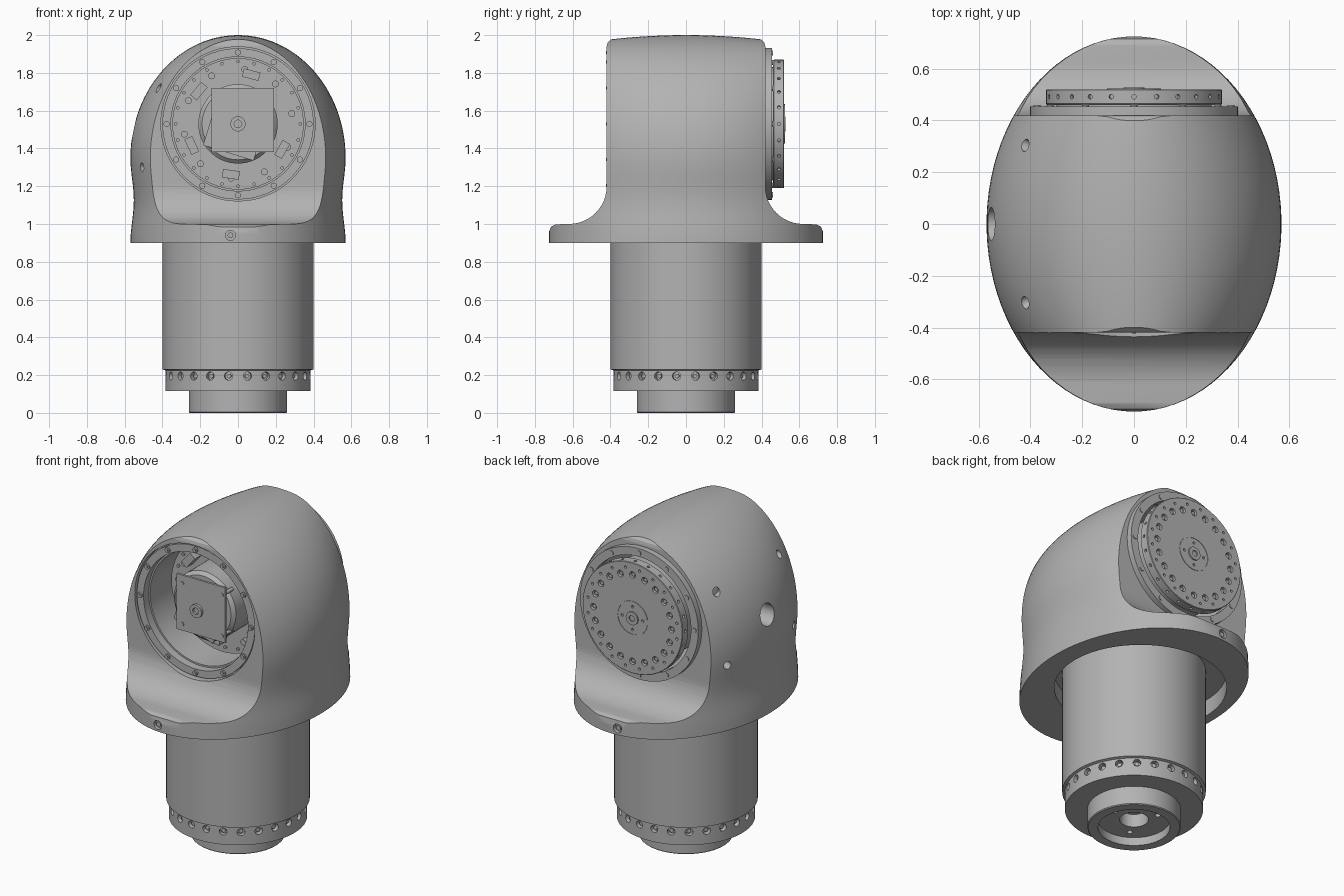
import bpy, bmesh, math
from mathutils import Vector, Matrix

if "Cube" in bpy.data.objects:
    bpy.data.objects.remove(bpy.data.objects["Cube"])

grey = bpy.data.materials.new("machine grey")
grey.use_nodes = True
COLOUR = (0.45, 0.45, 0.45, 1)
grey.diffuse_color = COLOUR
grey.node_tree.nodes["Principled BSDF"].inputs["Base Color"].default_value = COLOUR

AXIS_Z = 1.53          # height of the horizontal joint axis
LEN_Y, HALF_X = 0.725, 0.57


def make(name, bm):
    bmesh.ops.remove_doubles(bm, verts=bm.verts, dist=1e-5)
    bmesh.ops.recalc_face_normals(bm, faces=bm.faces)
    mesh = bpy.data.meshes.new(name)
    bm.to_mesh(mesh)
    bm.free()
    mesh.materials.append(grey)
    ob = bpy.data.objects.new(name, mesh)
    bpy.context.collection.objects.link(ob)
    return ob


def select(ob):
    bpy.ops.object.select_all(action='DESELECT')
    ob.select_set(True)
    bpy.context.view_layer.objects.active = ob


def boolean(ob, cutter, operation='DIFFERENCE'):
    select(ob)
    mod = ob.modifiers.new("cut", 'BOOLEAN')
    mod.operation, mod.object, mod.solver = operation, cutter, 'EXACT'
    bpy.ops.object.modifier_apply(modifier=mod.name)
    bpy.data.objects.remove(cutter)


def rods(name, items, n=16):
    """Cylinders given as (start, end, radius), all in one object."""
    bm = bmesh.new()
    for a, b, r in items:
        a, b = Vector(a), Vector(b)
        d = b - a
        m = Matrix.Translation((a + b) / 2) @ d.to_track_quat('Z', 'Y').to_matrix().to_4x4()
        bmesh.ops.create_cone(bm, cap_ends=True, segments=n, radius1=r, radius2=r,
                              depth=d.length, matrix=m)
    return make(name, bm)


def circle(n, radius, y0, y1, r, turn=0.0):
    """Rods parallel to the joint axis, spread on a bolt circle."""
    out = []
    for i in range(n):
        a = math.tau * (i + turn) / n
        x, z = radius * math.cos(a), AXIS_Z + radius * math.sin(a)
        out.append(((x, y0, z), (x, y1, z), r))
    return out


def lathe(name, profile, along_y=False, closed=False, n=72):
    bm = bmesh.new()
    rings = []
    for i in range(n):
        c, s = math.cos(math.tau * i / n), math.sin(math.tau * i / n)
        rings.append([bm.verts.new((r * c, h, AXIS_Z + r * s) if along_y else (r * c, r * s, h))
                      for r, h in profile])
    steps = len(profile) if closed else len(profile) - 1
    for i in range(n):
        p, q = rings[i], rings[(i + 1) % n]
        for j in range(steps):
            k = (j + 1) % len(profile)
            bm.faces.new((p[j], p[k], q[k], q[j]))
    return make(name, bm)


def tube(name, inner, outer, y0, y1):
    return lathe(name, [(inner, y0), (outer, y0), (outer, y1), (inner, y1)], True, True)


def box(name, x, y, z, size, turn=0.0):
    bm = bmesh.new()
    m = Matrix.Translation((x, y, z)) @ Matrix.Rotation(turn, 4, 'Y') @ Matrix.Diagonal((*size, 1))
    bmesh.ops.create_cube(bm, size=1, matrix=m)
    return make(name, bm)


# Housing: arch sections lofted from front to back, elliptical in plan
def arch(y):
    width = math.sqrt(max(1 - (y / LEN_Y) ** 2, 1e-4))
    rise = 0.65 - 0.025 * (y / 0.42) ** 2
    wall = []
    for i in range(10):
        t = i / 10
        wall.append((HALF_X - 0.018 * math.sin(math.pi * t) ** 2, 0.9 + 0.45 * t))
    dome = [(HALF_X * math.cos(math.pi * i / 56), 1.35 + rise * math.sin(math.pi * i / 56))
            for i in range(57)]
    pts = wall + dome + [(-x, z) for x, z in reversed(wall)]
    return [(x * width, y, z) for x, z in pts]


bm = bmesh.new()
loops = [[bm.verts.new(p) for p in arch(LEN_Y * math.sin(math.radians(a)))]
         for a in range(-90, 91, 4)]
for p, q in zip(loops, loops[1:]):
    for j in range(len(p)):
        k = (j + 1) % len(p)
        bm.faces.new((p[j], p[k], q[k], q[j]))
bm.faces.new(loops[0])
bm.faces.new(loops[-1])
housing = make("housing", bm)

# Side outline: wide foot flange, fillet, flat joint faces
half = [(0.74, 0.85), (0.725, 0.96), (0.715, 0.985), (0.69, 0.998)]
half += [(0.62 - 0.2 * math.sin(a), 1.2 - 0.2 * math.cos(a))
         for a in (math.pi / 2 * i / 12 for i in range(13))]
half += [(0.42, 1.94), (0.415, 1.96), (0.4, 1.976), (0.38, 2.1)]
outline = half + [(-y, z) for y, z in reversed(half)]
bm = bmesh.new()
face = bm.faces.new([bm.verts.new((-0.8, y, z)) for y, z in outline])
ext = bmesh.ops.extrude_face_region(bm, geom=[face])
bmesh.ops.translate(bm, vec=(1.6, 0, 0),
                    verts=[v for v in ext["geom"] if isinstance(v, bmesh.types.BMVert)])
boolean(housing, make("outline cutter", bm), 'INTERSECT')

# Joint bore, column opening and ports
for a, b, r in (((0, -0.6, AXIS_Z), (0, 0.6, AXIS_Z), 0.39),
                ((0, -0.6, AXIS_Z), (0, -0.38, AXIS_Z), 0.408),
                ((-0.03, 0.02, 0.8), (-0.03, 0.02, 1.0), 0.48),
                ((0, 0, 0.95), (0, 0, 1.35), 0.37)):
    boolean(housing, rods("bore cutter", [(a, b, r)], 72))
ports = [((-0.7, 0, 1.5), (-0.3, 0, 1.5), 0.065)]
for y in (-0.32, 0.32):
    for x, z in ((-0.45, 1.72), (-0.5, 1.3)):
        ports.append(((x - 0.1, y * 1.15, z), (x + 0.05, y * 0.92, z), 0.024))
    side = math.copysign(1, y)
    ports.append(((-0.04, side * 0.8, 0.94), (-0.04, side * 0.7, 0.94), 0.027))
boolean(housing, rods("port cutter", ports, 24))
rods("flange_screws", [((-0.04, s * 0.715, 0.94), (-0.04, s * 0.69, 0.94), 0.015) for s in (-1, 1)])

# Column with stepped, recessed foot
column = lathe("column", [(0, 0.13), (0.08, 0.13), (0.08, 0.05), (0.2, 0.05), (0.2, 0), (0.255, 0),
                          (0.26, 0.005), (0.26, 0.115), (0.385, 0.115), (0.385, 0.225),
                          (0.40, 0.23), (0.40, 1.12), (0, 1.12)])
sockets, heads = [], []
for i in range(24):
    c, s = math.cos(math.tau * (i + 0.5) / 24), math.sin(math.tau * (i + 0.5) / 24)
    sockets.append(((0.355 * c, 0.355 * s, 0.195), (0.45 * c, 0.45 * s, 0.195), 0.022))
    heads.append(((0.34 * c, 0.34 * s, 0.195), (0.37 * c, 0.37 * s, 0.195), 0.012))
for i in range(3):
    c, s = math.cos(math.tau * i / 3), math.sin(math.tau * i / 3)
    sockets.append(((0.14 * c, 0.14 * s, 0.02), (0.14 * c, 0.14 * s, 0.08), 0.016))
boolean(column, rods("socket cutter", sockets))
rods("column_screws", heads)

# Front cover seat with its screws
tube("front_ring", 0.355, 0.40, -0.41, -0.36)
tube("front_liner", 0.345, 0.386, -0.36, -0.15)
rods("front_screws", circle(12, 0.378, -0.42, -0.39, 0.016))
rods("front_screw_caps", circle(12, 0.378, -0.424, -0.41, 0.008), 6)

# Rear joint drive: motor body, neck and output disc
disc = lathe("joint_drive", [(0, -0.12), (0.383, -0.12), (0.383, -0.06), (0.3, -0.06), (0.3, 0.46),
                             (0.335, 0.46), (0.34, 0.465), (0.34, 0.517), (0.337, 0.52), (0, 0.52)], True)
holes = circle(20, 0.265, 0.5, 0.56, 0.02) + circle(20, 0.305, 0.505, 0.56, 0.008, 0.5)
holes += circle(4, 0.07, 0.51, 0.56, 0.008)
for i in range(24):
    c, s = math.cos(math.tau * i / 24), math.sin(math.tau * i / 24)
    holes.append(((0.325 * c, 0.492, AXIS_Z + 0.325 * s), (0.4 * c, 0.492, AXIS_Z + 0.4 * s), 0.009))
boolean(disc, rods("disc hole cutter", holes, 12))
rods("disc_screws", circle(20, 0.265, 0.49, 0.512, 0.012), 8)
tube("disc_centre_rim", 0.098, 0.104, 0.515, 0.523)
tube("output_hub", 0.018, 0.04, 0.5, 0.528)
tube("rear_ring", 0.352, 0.402, 0.40, 0.455)
rods("rear_screws", circle(12, 0.375, 0.45, 0.46, 0.014))

# Electronics inside the front opening
lathe("encoder_drum", [(0, -0.34), (0.19, -0.34), (0.21, -0.32), (0.21, -0.1), (0, -0.1)], True)
box("rear_board", -0.01, -0.355, 1.51, (0.28, 0.012, 0.28), 0.3)
box("front_board", 0.025, -0.39, 1.55, (0.33, 0.014, 0.34))
rods("board_posts", [((x, -0.402, z), (x, -0.3, z), 0.011)
                     for x in (-0.1, 0.17) for z in (1.42, 1.67)])
tube("board_hub", 0.02, 0.04, -0.412, -0.33)
rods("drive_screws", circle(10, 0.29, -0.15, -0.11, 0.018, 0.3) + circle(24, 0.33, -0.13, -0.11, 0.009))
for i, angle in enumerate((75, 140, 205, 262, 330)):
    a = math.radians(angle)
    box(f"connector_{i + 1}", 0.27 * math.cos(a), -0.15, AXIS_Z + 0.27 * math.sin(a),
        (0.045, 0.08, 0.09), -a)

for ob in list(bpy.context.collection.objects):
    if ob.type == 'MESH' and ob.data.materials and ob.data.materials[0] == grey:
        select(ob)
        bpy.ops.object.shade_smooth_by_angle(angle=math.radians(28))
